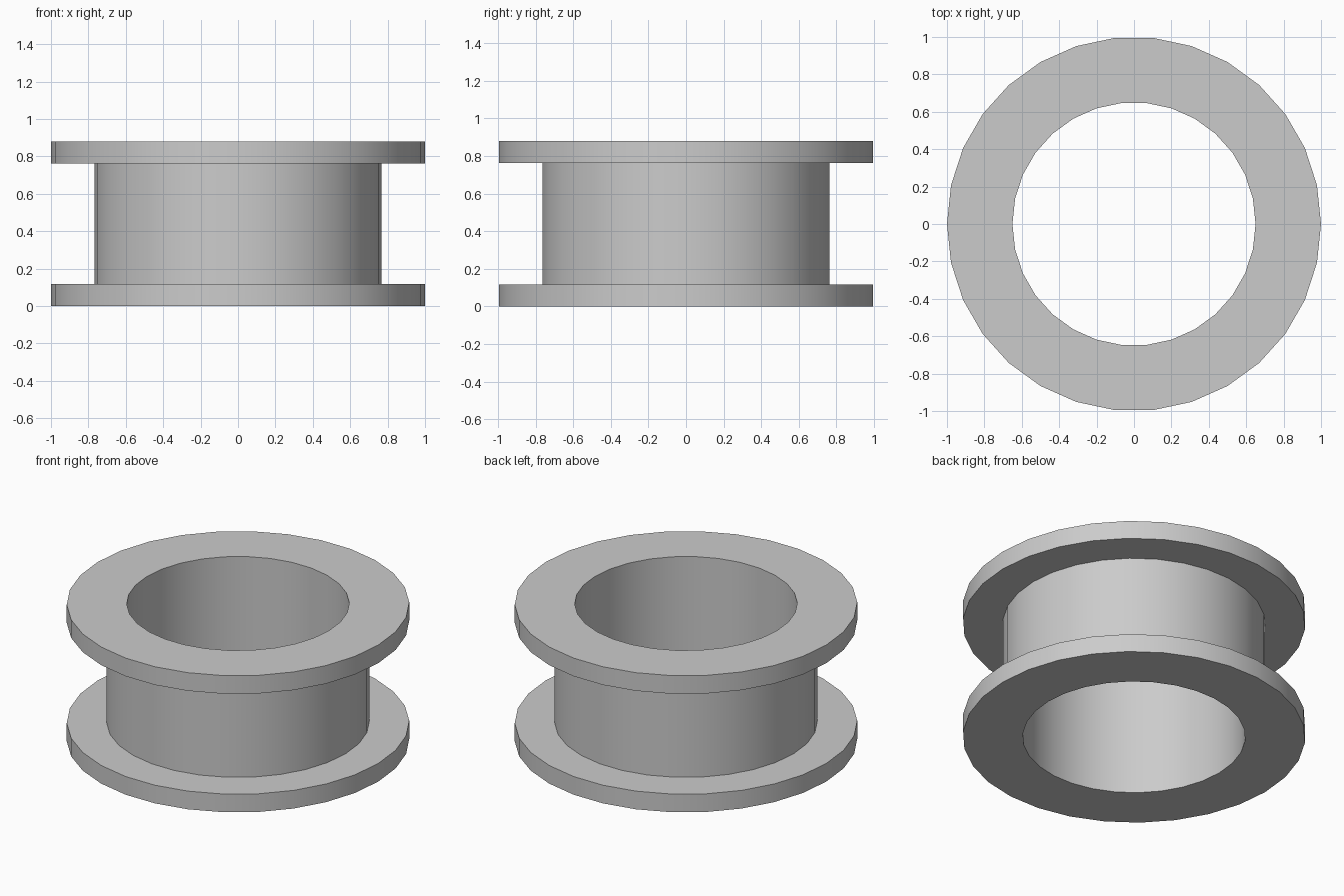
import bpy
import bmesh
import math

SIDES = 30
FLANGE_R, DRUM_R, BORE_R = 1.0, 0.767, 0.65
HEIGHT, FLANGE_T = 0.88, 0.117

cube = bpy.data.objects.get("Cube")
if cube:
    bpy.data.objects.remove(cube, do_unlink=True)

# Plain grey material
grey = bpy.data.materials.new("light_grey")
grey.use_nodes = True
colour = (0.6, 0.6, 0.6, 1.0)
grey.diffuse_color = colour
grey.node_tree.nodes["Principled BSDF"].inputs["Base Color"].default_value = colour

# Closed cross-section: bore, lower flange, drum, upper flange
upper_z = HEIGHT - FLANGE_T
section = [
    (BORE_R, 0), (FLANGE_R, 0), (FLANGE_R, FLANGE_T), (DRUM_R, FLANGE_T),
    (DRUM_R, upper_z), (FLANGE_R, upper_z), (FLANGE_R, HEIGHT), (BORE_R, HEIGHT),
]

# Revolve the section into one hollow spool
bm = bmesh.new()
rings = []
for i in range(SIDES):
    a = math.tau * i / SIDES
    rings.append([bm.verts.new((r * math.cos(a), r * math.sin(a), z)) for r, z in section])
for i, ring in enumerate(rings):
    after = rings[(i + 1) % SIDES]
    for j in range(len(section)):
        k = (j + 1) % len(section)
        bm.faces.new((ring[j], after[j], after[k], ring[k]))
bmesh.ops.recalc_face_normals(bm, faces=bm.faces)

mesh = bpy.data.meshes.new("flanged_spool")
bm.to_mesh(mesh)
bm.free()
mesh.materials.append(grey)
spool = bpy.data.objects.new("flanged_spool", mesh)
bpy.context.collection.objects.link(spool)

# Smooth round walls with crisp rims
bpy.ops.object.select_all(action="DESELECT")
spool.select_set(True)
bpy.context.view_layer.objects.active = spool
bpy.ops.object.shade_smooth_by_angle(angle=math.radians(30))
